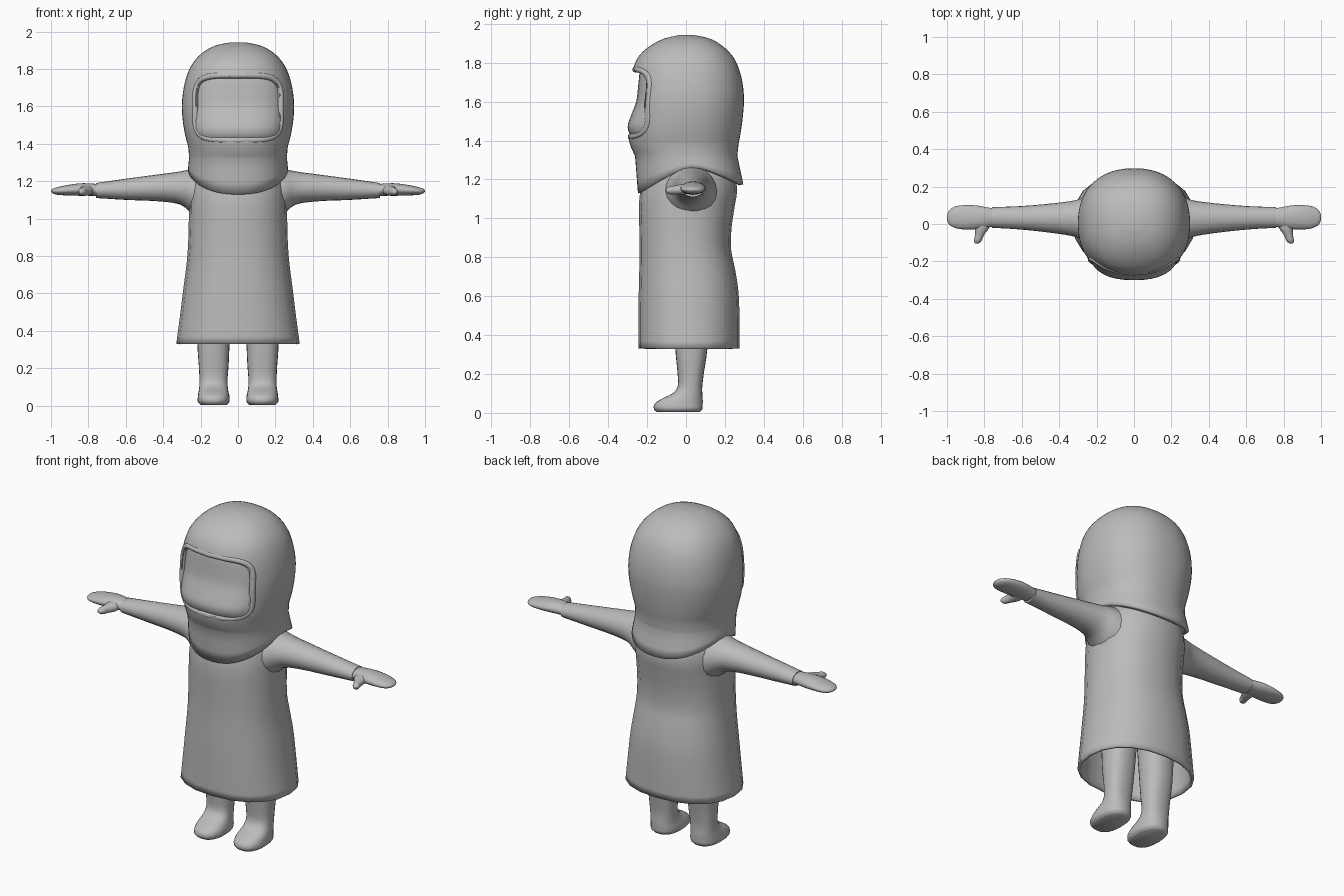
import bpy, bmesh, math
from mathutils import Vector

if "Cube" in bpy.data.objects:
    bpy.data.objects.remove(bpy.data.objects["Cube"])

grey = bpy.data.materials.new("soft grey")
grey.diffuse_color = (0.5, 0.5, 0.5, 1)
grey.use_nodes = True
grey.node_tree.nodes["Principled BSDF"].inputs["Base Color"].default_value = grey.diffuse_color


def smooth_table(table, steps):
    """Catmull-Rom interpolation between the rows of a section table."""
    out = []
    n = len(table)
    for i in range(n - 1):
        p = [Vector(table[min(max(k, 0), n - 1)]) for k in range(i - 1, i + 3)]
        for j in range(steps):
            t = j / steps
            out.append(0.5 * (2 * p[1] + (p[2] - p[0]) * t
                              + (2 * p[0] - 5 * p[1] + 4 * p[2] - p[3]) * t * t
                              + (3 * p[1] - p[0] - 3 * p[2] + p[3]) * t ** 3))
    out.append(Vector(table[-1]))
    return out


def power(v, n):
    return math.copysign(abs(v) ** (2 / n), v)


def ring(u0, u1, v0, v1, segs, n=2.0):
    """Rounded section lying between u0..u1 and v0..v1."""
    pts = []
    for k in range(segs):
        a = 2 * math.pi * k / segs
        pts.append(((u0 + u1) / 2 + (u1 - u0) / 2 * power(math.cos(a), n),
                    (v0 + v1) / 2 + (v1 - v0) / 2 * power(math.sin(a), n)))
    return pts


def finish(name, bm, angle=50):
    bmesh.ops.recalc_face_normals(bm, faces=bm.faces)
    me = bpy.data.meshes.new(name)
    bm.to_mesh(me)
    bm.free()
    me.materials.append(grey)
    ob = bpy.data.objects.new(name, me)
    bpy.context.collection.objects.link(ob)
    bpy.ops.object.select_all(action='DESELECT')
    ob.select_set(True)
    bpy.context.view_layer.objects.active = ob
    bpy.ops.object.shade_smooth_by_angle(angle=math.radians(angle))
    return ob


def loft(name, rings, cap_start=True, cap_end=True, angle=50):
    bm = bmesh.new()
    rows = [[bm.verts.new(p) for p in r] for r in rings]
    for a, b in zip(rows, rows[1:]):
        for k in range(len(a)):
            m = (k + 1) % len(a)
            bm.faces.new((a[k], a[m], b[m], b[k]))
    if cap_start:
        bm.faces.new(rows[0])
    if cap_end:
        bm.faces.new(rows[-1])
    return finish(name, bm, angle)


def solidify(ob, thickness):
    mod = ob.modifiers.new("thickness", 'SOLIDIFY')
    mod.thickness = thickness
    mod.offset = -1


# Dress: z, half width, front y, back y
dress_rows = [(0.33, 0.33, -0.245, 0.275), (0.48, 0.31, -0.245, 0.275),
              (0.62, 0.293, -0.243, 0.27), (0.74, 0.277, -0.24, 0.252),
              (0.84, 0.268, -0.238, 0.232), (0.95, 0.264, -0.24, 0.234),
              (1.06, 0.262, -0.242, 0.25), (1.14, 0.26, -0.234, 0.262),
              (1.22, 0.245, -0.21, 0.25), (1.29, 0.2, -0.16, 0.2)]
dress = loft("dress", [[(x, y, z) for x, y in ring(-w, w, f, b, 20, 2.25)]
                       for z, w, f, b in smooth_table(dress_rows, 3)], cap_start=False)
solidify(dress, 0.015)

# Hood: z, half width, front y, back y
hood_rows = [(1.32, 0.262, -0.262, 0.264), (1.38, 0.266, -0.288, 0.27),
             (1.44, 0.281, -0.298, 0.281), (1.52, 0.295, -0.296, 0.292),
             (1.61, 0.3, -0.292, 0.298), (1.7, 0.29, -0.284, 0.29),
             (1.78, 0.268, -0.268, 0.268), (1.84, 0.235, -0.238, 0.235),
             (1.89, 0.185, -0.18, 0.183), (1.925, 0.12, -0.11, 0.12),
             (1.942, 0.04, -0.035, 0.04)]
SEGS = 48
HOOD_N = 2.25
hood_sections = smooth_table(hood_rows, 3)


def hem_z(y):
    d = y - 0.04
    return 1.262 - (0.135 * (-d / 0.29) ** 1.4 if d < 0 else 0.085 * (d / 0.25) ** 1.4)


def hood_ring(w, f, b):
    return ring(-w, w, f, b, SEGS, HOOD_N)


rings = []
for t in (1.0, 0.66, 0.33):
    top = hood_ring(0.262, -0.262, 0.264)
    low = hood_ring(0.268, -0.247, 0.295)
    row = []
    for (x0, y0), (x1, y1) in zip(top, low):
        row.append((x0 + (x1 - x0) * t, y0 + (y1 - y0) * t, 1.32 + (hem_z(y1) - 1.32) * t))
    rings.append(row)
rings += [[(x, y, z) for x, y in hood_ring(w, f, b)] for z, w, f, b in hood_sections]
hood = loft("hood", rings, cap_start=False)
solidify(hood, 0.022)


# Face opening: rounded rectangle outline in x and z
opening = [(x, z) for x, z in ring(-0.222, 0.222, 1.425, 1.76, 56, 4.5)]
cutter = loft("opening_cutter", [[(x, y, z) for x, z in opening] for y in (-0.5, -0.05)])
cutter.hide_render = True
cutter.hide_viewport = True
cut = hood.modifiers.new("opening", 'BOOLEAN')
cut.operation = 'DIFFERENCE'
cut.solver = 'EXACT'
cut.object = cutter


def hood_front(x, z):
    """Front y of the hood at a given x and z."""
    for a, b in zip(hood_sections, hood_sections[1:]):
        if a[0] <= z <= b[0]:
            _, w, f, k = a.lerp(b, (z - a[0]) / (b[0] - a[0]))
            r = max(0, 1 - abs(x / w) ** HOOD_N) ** (1 / HOOD_N)
            return (f + k) / 2 - (k - f) / 2 * r
    return 0


# Rounded lip around the opening
lip_path = [Vector((x * 1.035, hood_front(x * 1.035, z) + 0.013, 1.592 + (z - 1.592) * 1.035))
            for x, z in opening]
lip = []
centre = Vector((0, -0.2, 1.592))
for i, p in enumerate(lip_path):
    tangent = (lip_path[(i + 1) % 56] - lip_path[i - 1]).normalized()
    side = (p - centre).cross(tangent).normalized()
    out = tangent.cross(side)
    lip.append([p + 0.016 * (side * math.cos(a) + out * math.sin(a))
                for a in [k * math.pi / 5 for k in range(10)]])
loft("opening_lip", lip + [lip[0]], False, False, 80)

# Face inside the hood: z, half width, front y, back y
face_rows = [(1.37, 0.2, -0.2, 0.1), (1.415, 0.235, -0.275, 0.1), (1.47, 0.25, -0.3, 0.1),
             (1.53, 0.255, -0.282, 0.1), (1.6, 0.256, -0.256, 0.1),
             (1.68, 0.25, -0.246, 0.1), (1.76, 0.235, -0.235, 0.1), (1.8, 0.2, -0.2, 0.1)]
loft("face", [[(x, y, z) for x, y in ring(-w, w, f, b, 40, 2.5)]
              for z, w, f, b in smooth_table(face_rows, 3)])

# Sleeve and hand sections: x, front y, back y, bottom z, top z
sleeve_rows = [(0.18, -0.12, 0.17, 0.98, 1.27), (0.25, -0.1, 0.15, 1.03, 1.264),
               (0.31, -0.07, 0.128, 1.075, 1.252), (0.42, -0.05, 0.112, 1.092, 1.237),
               (0.6, -0.03, 0.096, 1.1, 1.213), (0.76, -0.02, 0.09, 1.11, 1.19)]
hand_rows = [(0.73, -0.012, 0.08, 1.12, 1.182), (0.79, -0.02, 0.09, 1.122, 1.188),
             (0.85, -0.028, 0.1, 1.122, 1.188), (0.92, -0.028, 0.1, 1.124, 1.178),
             (0.965, -0.018, 0.09, 1.127, 1.168), (0.99, 0.0, 0.07, 1.134, 1.16),
             (1.0, 0.025, 0.045, 1.144, 1.152)]
# Thumb sections: y, inner x, outer x, bottom z, top z
thumb_rows = [(0.03, 0.765, 0.86, 1.128, 1.178), (-0.02, 0.775, 0.85, 1.122, 1.176),
              (-0.06, 0.802, 0.85, 1.122, 1.168), (-0.09, 0.815, 0.856, 1.125, 1.162),
              (-0.104, 0.83, 0.85, 1.136, 1.15)]
# Leg and foot sections: z, inner x, outer x, front y, back y
leg_rows = [(0.004, 0.06, 0.2, -0.15, 0.07), (0.02, 0.046, 0.215, -0.165, 0.084),
            (0.045, 0.045, 0.215, -0.162, 0.086), (0.07, 0.05, 0.212, -0.13, 0.086),
            (0.1, 0.055, 0.207, -0.07, 0.084), (0.14, 0.056, 0.206, -0.042, 0.084),
            (0.22, 0.05, 0.21, -0.045, 0.094), (0.33, 0.045, 0.217, -0.055, 0.11),
            (0.6, 0.03, 0.22, -0.07, 0.13)]

for s, label in ((1, "left"), (-1, "right")):
    for part, rows in (("sleeve", sleeve_rows), ("hand", hand_rows)):
        loft(f"{label}_{part}", [[(s * x, y, z) for y, z in ring(f, b, lo, hi, 20)]
                                 for x, f, b, lo, hi in smooth_table(rows, 3)])
    loft(f"{label}_thumb", [[(s * x, y, z) for x, z in ring(i, o, lo, hi, 14)]
                            for y, i, o, lo, hi in smooth_table(thumb_rows, 3)])
    loft(f"{label}_leg", [[(s * x, y, z) for x, y in ring(i, o, f, b, 24, 2.4)]
                          for z, i, o, f, b in smooth_table(leg_rows, 3)])
